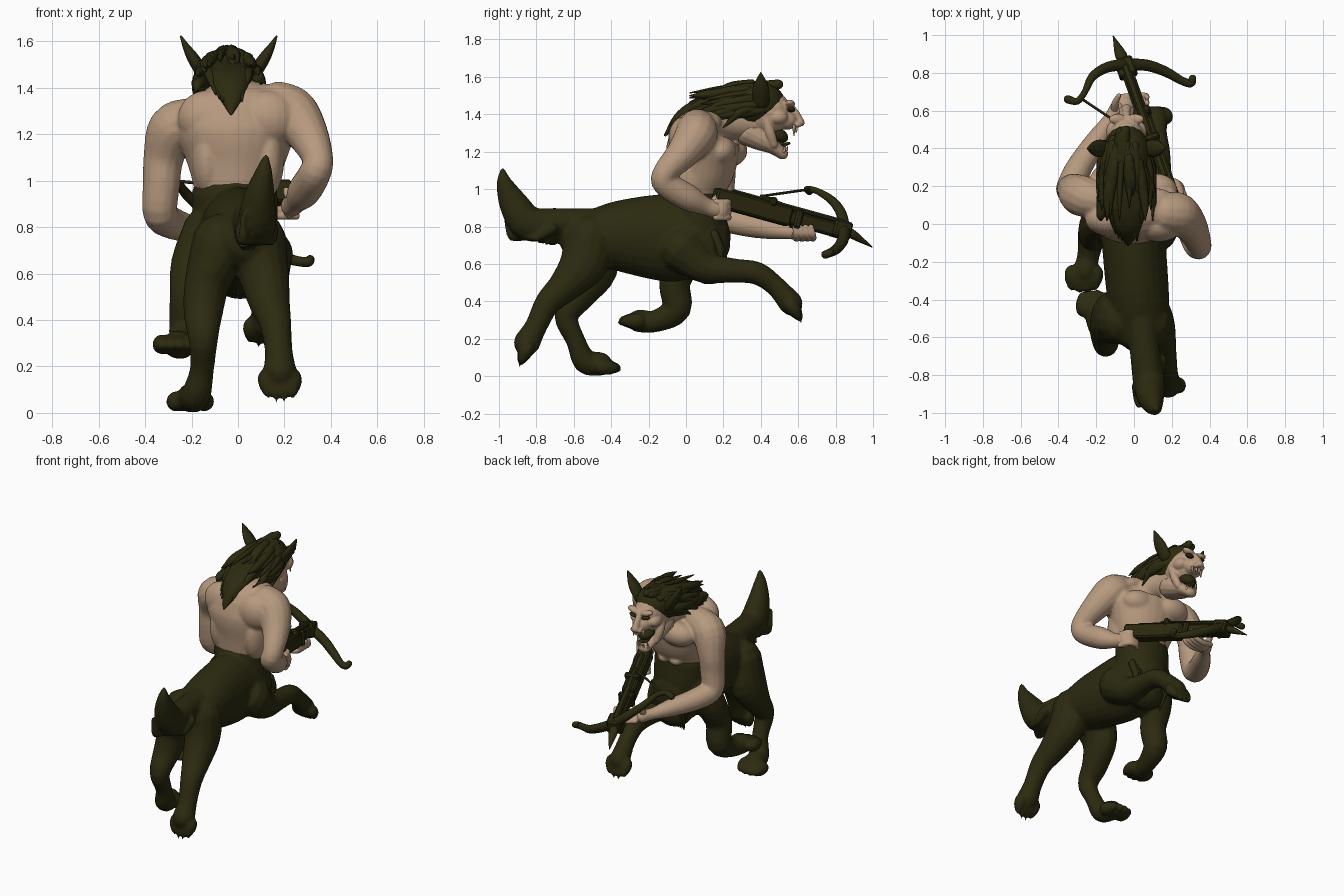
import bpy
import bmesh
import math
import random
from mathutils import Vector, Matrix

random.seed(4)
default_cube = bpy.data.objects.get("Cube")
if default_cube:
    bpy.data.objects.remove(default_cube)


def material(name, colour):
    mat = bpy.data.materials.new(name)
    mat.use_nodes = True
    mat.diffuse_color = colour
    mat.node_tree.nodes["Principled BSDF"].inputs["Base Color"].default_value = colour
    return mat


FUR = material("dark olive fur", (.025, .023, .005, 1))
SKIN = material("tan skin", (.47, .32, .21, 1))


def loft(bm, points, ref=(1, 0, 0), sides=14, sub=4):
    """Smooth tube through (x, y, z, width[, depth]) points with rounded ends."""
    pts = [Vector(p if len(p) == 5 else (*p, p[3])) for p in points]
    ctrl = [pts[0] * 2 - pts[1]] + pts + [pts[-1] * 2 - pts[-2]]
    path = []
    for a, b, c, d in zip(ctrl, ctrl[1:], ctrl[2:], ctrl[3:]):
        for k in range(sub):
            t = k / sub
            path.append((b * 2 + (c - a) * t + (a * 2 - b * 5 + c * 4 - d) * t * t
                         + (b * 3 - a - c * 3 + d) * t ** 3) * .5)
    path.append(pts[-1])
    stations = [(Vector(p[:3]), max(p[3], .002), max(p[4], .002)) for p in path]

    def caps(end, inner):
        centre, rx, ry = end
        out = (centre - inner[0]).normalized()
        return [(centre + out * min(rx, ry) * s, rx * math.sqrt(1 - s * s),
                 ry * math.sqrt(1 - s * s)) for s in (.5, .85, .98)]

    stations = (caps(stations[0], stations[1])[::-1] + stations
                + caps(stations[-1], stations[-2]))
    rings = []
    for i, (centre, rx, ry) in enumerate(stations):
        before = stations[max(i - 1, 0)][0]
        after = stations[min(i + 1, len(stations) - 1)][0]
        tangent = (after - before).normalized()
        side = Vector(ref) - tangent * tangent.dot(Vector(ref))
        side.normalize()
        up = tangent.cross(side)
        angles = [math.tau * k / sides for k in range(sides)]
        rings.append([bm.verts.new(centre + side * rx * math.cos(a) + up * ry * math.sin(a))
                      for a in angles])
    for low, high in zip(rings, rings[1:]):
        for k in range(sides):
            n = (k + 1) % sides
            bm.faces.new((low[k], low[n], high[n], high[k]))
    bm.faces.new(rings[0][::-1])
    bm.faces.new(rings[-1])


def blob(bm, centre, radii, turn=0, axis="X"):
    """Ellipsoid, optionally turned in degrees."""
    matrix = (Matrix.Translation(centre) @ Matrix.Rotation(math.radians(turn), 4, axis)
              @ Matrix.Diagonal((*radii, 1)))
    bmesh.ops.create_uvsphere(bm, u_segments=20, v_segments=14, radius=1, matrix=matrix)


def finish(bm, name, mat, voxel=0, smooth=True):
    """Turn a bmesh into an object; a voxel size fuses its volumes."""
    mesh = bpy.data.meshes.new(name)
    bm.to_mesh(mesh)
    bm.free()
    mesh.materials.append(mat)
    for poly in mesh.polygons:
        poly.use_smooth = smooth
    obj = bpy.data.objects.new(name, mesh)
    bpy.context.collection.objects.link(obj)
    if voxel:
        fuse = obj.modifiers.new("fuse", "REMESH")
        fuse.mode = "VOXEL"
        fuse.voxel_size = voxel
        fuse.use_smooth_shade = True
        relax = obj.modifiers.new("relax", "SMOOTH")
        relax.factor = .5
        relax.iterations = 3


def paw(bm, centre, forward, size):
    """Four toes and claws fanned across the end of a leg."""
    centre, forward = Vector(centre), Vector(forward).normalized()
    side = Vector((1, 0, 0))
    for k in (-1.5, -.5, .5, 1.5):
        root = centre + side * k * size
        tip = root + forward * size * (2 - .3 * abs(k))
        loft(bm, [(*root, size * 1.1), (*root.lerp(tip, .6), size), (*tip, size * .7)])
        claw = tip + forward * size * .8 - Vector((0, 0, size * .4))
        loft(bm, [(*tip, size * .4), (*claw, size * .12)], sides=8)


# Beast body: barrel, upright waist, legs and tail
bm = bmesh.new()
loft(bm, [(.04, -.55, .74, .15, .13), (.02, -.36, .75, .165, .19), (0, -.1, .74, .17, .235),
          (0, .06, .73, .18, .21)], sides=24)
loft(bm, [(0, .08, .64, .15, .12), (-.01, .07, .8, .18, .15), (-.015, .06, .95, .185, .15)],
     sides=24)
blob(bm, (.01, .12, .6), (.13, .1, .11))
# trailing and planted hind legs
loft(bm, [(.08, -.51, .74, .13, .14), (.11, -.55, .6, .11, .13), (.135, -.65, .48, .09),
          (.16, -.74, .39, .07), (.175, -.8, .27, .06), (.18, -.85, .18, .072)])
paw(bm, (.18, -.85, .15), (.03, -.4, -.9), .037)
loft(bm, [(-.07, -.5, .73, .13, .14), (-.13, -.5, .57, .1, .135), (-.15, -.57, .43, .085),
          (-.15, -.64, .32, .065), (-.155, -.59, .19, .052), (-.18, -.54, .08, .065),
          (-.2, -.46, .065, .065)])
paw(bm, (-.205, -.45, .05), (-.1, 1, -.08), .04)
# reaching and folded forelegs
loft(bm, [(.11, -.02, .68, .13), (.13, .1, .585, .09), (.135, .25, .565, .066),
          (.13, .38, .55, .062), (.12, .48, .48, .055), (.115, .56, .39, .065)])
paw(bm, (.115, .565, .375), (-.1, .55, -.8), .036)
loft(bm, [(-.12, .05, .78, .12), (-.19, 0, .64, .1), (-.21, -.06, .5, .085),
          (-.22, -.05, .36, .078), (-.24, -.16, .295, .06), (-.26, -.25, .295, .062)])
paw(bm, (-.265, -.26, .295), (-.05, -1, .0), .04)
# bushy upturned tail
loft(bm, [(.04, -.5, .82, .08), (.06, -.7, .82, .08), (.08, -.84, .815, .085, .095),
          (.09, -.92, .92, .07, .08), (.11, -.97, 1.03, .04, .045), (.12, -.98, 1.1, .015)])
for k in range(14):
    x = .08 + random.uniform(-.075, .075)
    y = -.66 - .02 * k
    loft(bm, [(x, y + .06, .79, .035), (x, y - .01, .745, .025),
              (x, y - .05, .7 + .001 * k * k, .008)], sides=8)
finish(bm, "beast_body", FUR, .011)

# Shaggy tufts at the chest
bm = bmesh.new()
for k in range(16):
    x = -.13 + .018 * k
    drop = random.uniform(.08, .16)
    loft(bm, [(x, .15, .76, .025), (x, .185, .66, .02), (x * .8, .15, .65 - drop, .004)], sides=8)
finish(bm, "chest_tufts", FUR)

# Human torso and arms, twisted with the left shoulder forward
bm = bmesh.new()
loft(bm, [(-.015, .06, .86, .15, .12), (-.015, .06, .98, .178, .142), (-.01, .08, 1.1, .22, .18),
          (-.01, .09, 1.22, .26, .195), (-.01, .1, 1.3, .22, .165), (-.02, .17, 1.35, .13, .1),
          (-.035, .3, 1.36, .095, .095), (-.04, .42, 1.37, .08, .08)], sides=28)
for s in (-1, 1):
    blob(bm, (s * .11, .21 - s * .03, 1.2), (.12, .09, .08), 20)
    blob(bm, (s * .13, .01 - s * .015, 1.27), (.13, .09, .12))
    blob(bm, (s * .13, .02, 1.1), (.07, .1, .17))
    blob(bm, (s * .12, .09, 1.34 + s * .02), (.12, .1, .055), s * 20, "Y")
    for row in range(3):
        blob(bm, (s * .045 - .01, .2 - .01 * row, 1.1 - row * .06), (.045, .045, .033))
loft(bm, [(.18, .06, 1.32, .11), (.24, .05, 1.285, .112), (.305, -.02, 1.19, .088),
          (.345, -.11, 1.09, .066), (.33, -.11, 1.03, .07), (.285, .01, .955, .072),
          (.25, .1, .91, .05), (.23, .16, .89, .048)], ref=(0, 1, 0))
loft(bm, [(-.2, .13, 1.26, .1), (-.28, .15, 1.22, .11), (-.32, .18, 1.1, .088),
          (-.33, .18, .98, .08), (-.335, .2, .86, .075), (-.29, .3, .82, .07),
          (-.2, .44, .79, .058), (-.13, .55, .77, .038), (-.09, .61, .765, .042)])
finish(bm, "torso_and_arms", SKIN, .01)

# Hands with curled fingers
bm = bmesh.new()
for k in range(4):
    y = .58 + .03 * k
    loft(bm, [(-.08, y, .75, .017), (-.0, y + .01, .735, .017), (.06, y + .01, .755, .016),
              (.07, y, .8, .013)], ref=(0, 1, 0), sides=10)
    z = .93 - .027 * k
    loft(bm, [(.25, .16, z, .018), (.225, .22, z, .018), (.17, .225, z, .016),
              (.14, .2, z, .013)], ref=(0, 0, 1), sides=10)
loft(bm, [(-.1, .6, .78, .022), (-.1, .64, .82, .019), (-.08, .68, .85, .013)])
loft(bm, [(.23, .14, .92, .022), (.2, .17, .96, .018), (.16, .21, .97, .013)])
blob(bm, (-.05, .62, .755), (.05, .055, .035))
blob(bm, (.23, .18, .89), (.04, .05, .058))
finish(bm, "hands", SKIN, .006)

# Snarling head
CX = -.04
bm = bmesh.new()
blob(bm, (CX, .42, 1.41), (.105, .145, .125))
blob(bm, (CX, .53, 1.375), (.065, .07, .055), -20)
loft(bm, [(CX, .555, 1.44, .022), (CX, .59, 1.4, .02), (CX, .615, 1.355, .026, .02)])
loft(bm, [(CX, .33, 1.31, .09, .08), (CX, .41, 1.265, .082, .065),
          (CX, .47, 1.225, .066, .042), (CX, .515, 1.19, .045, .032)])
for s in (-1, 1):
    blob(bm, (CX + s * .065, .49, 1.385), (.042, .055, .04))
    blob(bm, (CX + s * .045, .555, 1.455), (.05, .028, .02), s * -15, "Y")
    blob(bm, (CX + s * .024, .6, 1.345), (.018, .02, .016))
    loft(bm, [(CX + s * .082, .43, 1.37, .022), (CX + s * .075, .45, 1.3, .028),
              (CX + s * .062, .47, 1.24, .022)])
finish(bm, "head", SKIN, .006)

# Mouth and sunken eyes
bm = bmesh.new()
blob(bm, (CX, .49, 1.29), (.055, .06, .038), -25)
loft(bm, [(CX, .47, 1.26, .035, .02), (CX, .52, 1.24, .028, .012), (CX, .55, 1.245, .012, .008)])
for s in (-1, 1):
    blob(bm, (CX + s * .045, .562, 1.425), (.03, .022, .013), s * -12, "Y")
finish(bm, "mouth_and_eyes", FUR)

# Teeth: long fangs with short ones between
bm = bmesh.new()
for k in (-3, -1, 1, 3):
    x = CX + k * .012
    size = .25 + abs(k) * .25
    y = .595 - abs(k) * .006
    loft(bm, [(x, y, 1.335, .009), (x, y, 1.315, .007), (x, y, 1.32 - .035 * size, .002)], sides=8)
    loft(bm, [(x, y - .055, 1.2, .009), (x, y - .05, 1.215, .006),
              (x, y - .045, 1.215 + .025 * size, .002)], sides=8)
finish(bm, "teeth", SKIN)

# Swept back hair, mane on the spine and pointed ears
bm = bmesh.new()
blob(bm, (CX, .36, 1.45), (.128, .17, .124), 8)
loft(bm, [(CX, .32, 1.47, .11, .07), (CX, .16, 1.46, .11, .05), (-.035, .04, 1.425, .09, .045),
          (-.03, -.04, 1.37, .06, .035), (-.03, -.11, 1.29, .008)])
for k in range(70):
    a = random.uniform(-2, 2)
    s, c = math.sin(a), math.cos(a)
    start = .51 - .05 * abs(a) - random.uniform(0, .2)
    reach = random.uniform(.18, .34)
    width = random.uniform(.014, .028)
    tip = 1.39 + .09 * c + random.uniform(-.05, .05)
    loft(bm, [(CX + .1 * s, start, 1.45 + .11 * c, width),
              (CX + .135 * s, start - reach * .5, 1.43 + .11 * c, width),
              (CX + .14 * s, max(start - reach, .02), tip, .003)], sides=8)
for k in range(9):
    x = CX - .08 + .02 * k
    drop = random.uniform(.04, .12)
    loft(bm, [(x, .14, 1.47, .025), (x, .06, 1.45, .022),
              (x * .8, .02 - drop, 1.43 - drop * .8, .004)], sides=8)
for s in (-1, 1):
    loft(bm, [(CX + s * .11, .4, 1.46, .045, .03), (CX + s * .155, .4, 1.53, .045, .026),
              (CX + s * .185, .4, 1.58, .028, .015), (CX + s * .205, .4, 1.62, .005)],
         ref=(0, 1, 0))
finish(bm, "hair_and_ears", FUR)

# Crossbow stock, in a frame running from butt to muzzle
butt, muzzle = Vector((.19, .17, .955)), Vector((-.055, .86, .765))
along = (muzzle - butt).normalized()
across = along.cross((0, 0, 1)).normalized()
frame = Matrix((across, along, across.cross(along))).transposed().to_4x4()
frame.translation = butt
bm = bmesh.new()
length = (muzzle - butt).length
for centre, size in (((0, .2, 0), (.085, .44, .1)), ((0, .55, .0), (.065, .42, .075)),
                     ((0, .4, .05), (.04, .66, .03)), ((0, .3, .055), (.1, .035, .05)),
                     ((0, .46, 0), (.1, .04, .1)), ((0, length - .04, .01), (.1, .1, .095))):
    matrix = frame @ Matrix.Translation(centre) @ Matrix.Diagonal((*size, 1))
    bmesh.ops.create_cube(bm, size=1, matrix=matrix)
bmesh.ops.bevel(bm, geom=bm.edges[:], offset=.01, segments=1, affect="EDGES")
finish(bm, "crossbow_stock", FUR, smooth=False)

# Rolled bow limbs, string and bolt
bm = bmesh.new()
loft(bm, [(-.04, .845, .79, .032), (-.14, .83, .87, .028), (-.22, .78, .94, .023),
          (-.26, .7, .99, .017), (-.3, .65, 1.0, .018), (-.35, .66, .99, .022)], ref=(0, 1, 0))
loft(bm, [(-.04, .845, .79, .032), (.07, .84, .73, .03), (.17, .805, .68, .027),
          (.25, .76, .655, .022), (.3, .745, .65, .022), (.31, .77, .66, .02)], ref=(0, 1, 0))
nock = frame @ Vector((0, .24, .07))
loft(bm, [(-.28, .665, 1.0, .007), (*nock, .007)], ref=(0, 0, 1), sides=8)
head = frame @ Vector((0, length, .012))
point = Vector((-.11, .995, .69))
loft(bm, [(*nock, .01), (*head, .01)], sides=8)
loft(bm, [(*head, .02), (*head.lerp(point, .25), .032, .024), (*point, .003)], sides=8)
finish(bm, "bow_limbs_and_bolt", FUR)
